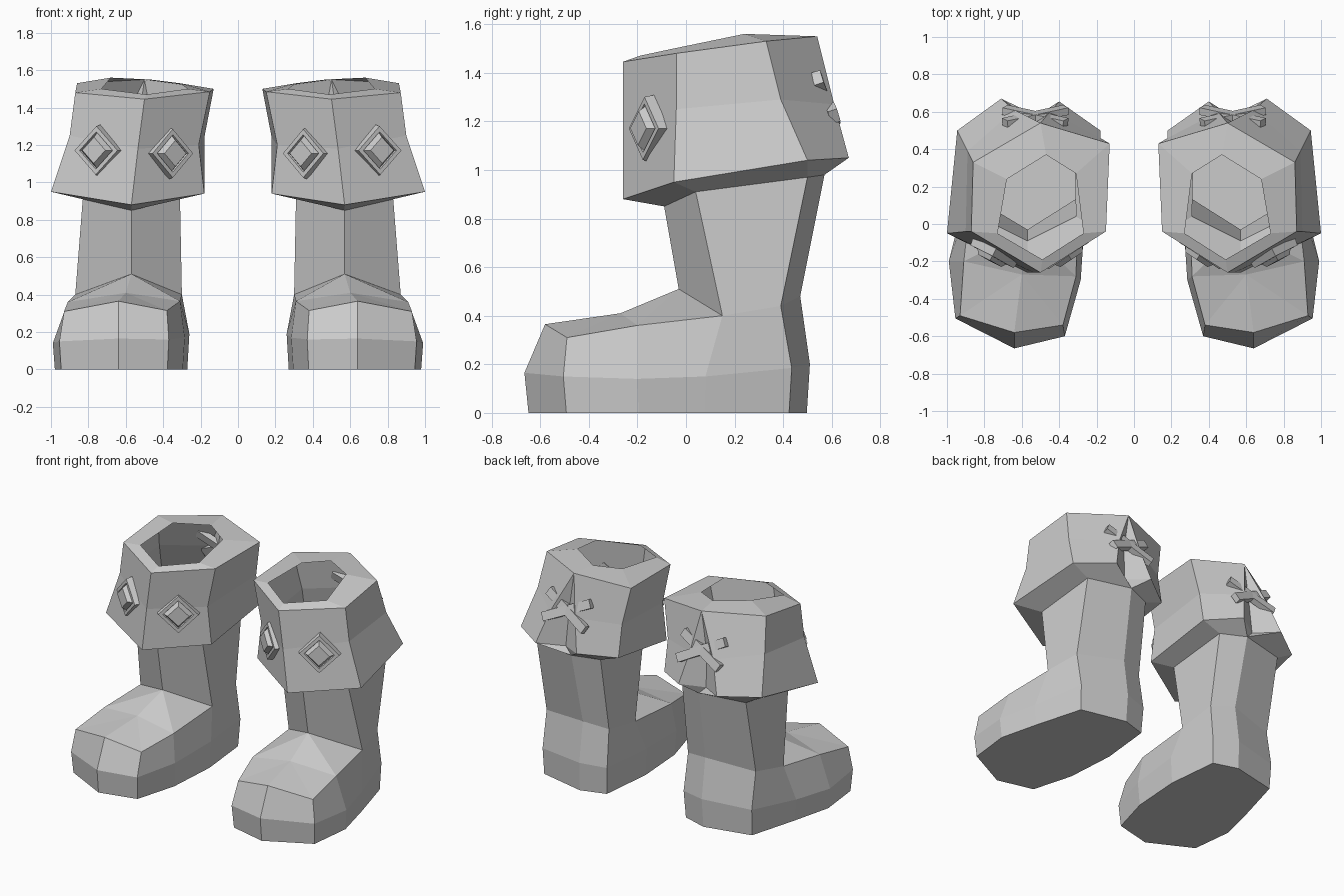
import bpy, bmesh
from mathutils import Vector, Matrix

if "Cube" in bpy.data.objects:
    bpy.data.objects.remove(bpy.data.objects["Cube"])


def finish(name, bm):
    """Clean a right-hand part, make it an object and mirror it to the left boot."""
    bmesh.ops.remove_doubles(bm, verts=bm.verts, dist=0.0005)
    bmesh.ops.recalc_face_normals(bm, faces=bm.faces)
    mesh = bpy.data.meshes.new(name)
    bm.to_mesh(mesh)
    bm.free()
    obj = bpy.data.objects.new(name, mesh)
    bpy.context.collection.objects.link(obj)
    mirror = obj.modifiers.new("other_boot", 'MIRROR')
    mirror.use_mirror_merge = False
    return obj


def loft(bm, rings):
    """Skin closed rings of equal length; returns the vertex rings."""
    vr = [[bm.verts.new(p) for p in ring] for ring in rings]
    for a, b in zip(vr, vr[1:]):
        n = len(a)
        for i in range(n):
            j = (i + 1) % n
            bm.faces.new((a[i], a[j], b[j], b[i]))
    return vr


# Foot and leg: rings run toe tip, outer side, heel, inner side
outline = [(.64, -.665), (.955, -.505), (.99, -.2), (.92, .08), (.82, .435),
           (.48, .51), (.30, .455), (.26, .07), (.285, -.3), (.37, -.6)]
mid_z = [.165, .15, .14, .15, .185, .2, .19, .19, .17, .16]
welt = [(x, y, z) for (x, y), z in zip(outline, mid_z)]
sole = [(.63 + (x - .63) * .97, y * .975, 0) for x, y in outline]
upper = [(.64, -.58, .365), (.93, -.49, .31), (.91, -.2, .36), (.87, .15, .40),
         (.82, .39, .44), (.48, .47, .48), (.31, .42, .45), (.30, .14, .40),
         (.31, -.28, .365), (.38, -.54, .315)]
# leg top: front, outer front, outer back, back, inner back, inner front
leg_top = [(.57, -.09, .85), (.83, .04, .91), (.82, .5, .97),
           (.5, .57, .98), (.32, .5, .97), (.31, .04, .91)]

bm = bmesh.new()
rings = loft(bm, [sole, welt, upper])
bm.faces.new(rings[0])
top = rings[2]
ridge, instep = bm.verts.new((.6, -.27, .41)), bm.verts.new((.57, -.03, .51))
for a, b, c in ((0, 1, 2), (0, 9, 8)):
    bm.faces.new((top[a], top[b], ridge))
    bm.faces.new((top[b], top[c], ridge))
for a, b in ((2, 3), (8, 7)):
    bm.faces.new((top[a], instep, ridge))
    bm.faces.new((top[a], top[b], instep))
ankle = [instep] + top[3:8]
collar = [bm.verts.new(p) for p in leg_top]
for i in range(6):
    j = (i + 1) % 6
    bm.faces.new((ankle[i], ankle[j], collar[j], collar[i]))
finish("foot_and_leg", bm)

# Flared cuff, split at the back; repeated points collapse to one
def split(ring):
    return ring[:3] + [ring[3]] * 3 + ring[4:]

hole = split([(.49, -.19, 1.47), (.73, -.05, 1.5), (.68, .24, 1.56),
              (.47, .37, 1.55), (.31, .27, 1.53), (.27, -.05, 1.5)])
rim = split([(.5, -.26, 1.445), (.87, -.04, 1.48), (.86, .33, 1.53),
             (.5, .54, 1.55), (.13, .43, 1.5), (.15, -.04, 1.485)])
waist = [(.535, -.26, 1.18), (.90, -.04, 1.25), (.89, .39, 1.29), (.64, .61, 1.27),
         (.54, .54, 1.27), (.45, .60, 1.27), (.18, .46, 1.24), (.21, -.04, 1.2)]
hem = [(.57, -.26, .88), (1, -.05, .95), (.945, .5, 1.04), (.71, .67, 1.05),
       (.55, .56, 1.03), (.40, .655, 1.05), (.18, .5, 1.02), (.18, -.04, .94)]
bm = bmesh.new()
loft(bm, [hole, rim, waist, hem, split(leg_top)])
finish("cuff", bm)

# Diamond studs on the two front faces of the cuff
steps = [(.14, -.02), (.13, .03), (.10, .03), (.095, .02), (.07, .055)]
for name, pos, normal in (("outer_stud", (.745, -.148, 1.17), (.47, -.88, .03)),
                          ("inner_stud", (.365, -.145, 1.155), (-.55, -.83, 0))):
    n = Vector(normal).normalized()
    side = Vector((0, 0, 1)).cross(n).normalized()
    up = n.cross(side)
    bm = bmesh.new()
    vr = loft(bm, [[Vector(pos) + n * h + d * r for d in (side, up, -side, -up)]
                   for r, h in steps])
    bm.faces.new(vr[0])
    bm.faces.new(vr[-1])
    finish(name, bm)

# Crossed lacing straps over the split
for name, a, b in (("strap_a", (.365, .54, 1.37), (.69, .61, 1.22)),
                   ("strap_b", (.69, .54, 1.38), (.365, .61, 1.21))):
    a, b = Vector(a), Vector(b)
    x = (b - a).normalized()
    y = Vector((0, 1, .3))
    y = (y - x * y.dot(x)).normalized()
    z = x.cross(y)
    rot = Matrix((x, y, z)).transposed().to_4x4()
    bm = bmesh.new()
    bmesh.ops.create_cube(bm, size=1, matrix=Matrix.Translation((a + b) / 2) @ rot
                          @ Matrix.Diagonal(((b - a).length, .04, .06, 1)))
    finish(name, bm)
